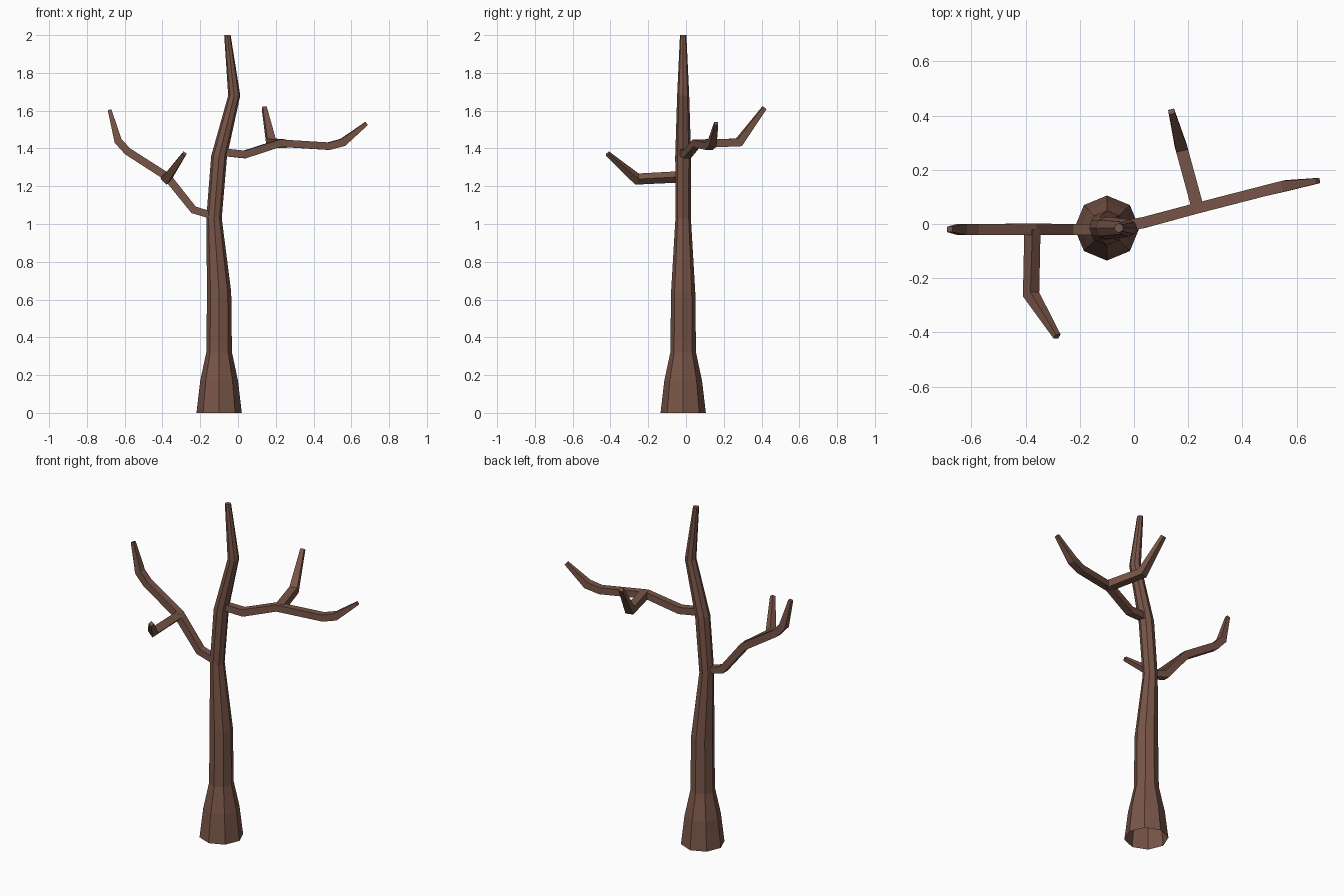
import bpy, bmesh, math
from mathutils import Vector

if "Cube" in bpy.data.objects:
    bpy.data.objects.remove(bpy.data.objects["Cube"])

bark = bpy.data.materials.new("bark brown")
bark.diffuse_color = (0.191, 0.091, 0.065, 1)
bark.use_nodes = True
bark.node_tree.nodes["Principled BSDF"].inputs["Base Color"].default_value = bark.diffuse_color


def loft(name, rings, cap_start=False):
    """Skin a list of vertex rings and close the far end."""
    bm = bmesh.new()
    loops = [[bm.verts.new(p) for p in ring] for ring in rings]
    for a, b in zip(loops, loops[1:]):
        n = len(a)
        for i in range(n):
            j = (i + 1) % n
            bm.faces.new((a[i], a[j], b[j], b[i]))
    bm.faces.new(loops[-1])
    if cap_start:
        bm.faces.new(loops[0][::-1])
    if cap_start:
        bmesh.ops.recalc_face_normals(bm, faces=bm.faces[:])
    me = bpy.data.meshes.new(name)
    bm.to_mesh(me)
    bm.free()
    me.materials.append(bark)
    ob = bpy.data.objects.new(name, me)
    bpy.context.collection.objects.link(ob)
    return ob


def branch(name, path, turn=45):
    """Four-sided branch along points (x, y, z, corner radius)."""
    pts = [Vector(p[:3]) for p in path]
    rings = []
    for i, p in enumerate(pts):
        d_in = (p - pts[max(i - 1, 0)]).normalized()
        d_out = (pts[min(i + 1, len(pts) - 1)] - p).normalized()
        t = (d_in + d_out).normalized()
        side = t.cross(Vector((0, 0, 1))).normalized()
        up = side.cross(t)
        ring = []
        for k in range(4):
            a = math.radians(turn + 90 * k)
            ring.append(p + path[i][3] * (side * math.cos(a) + up * math.sin(a)))
        rings.append(ring)
    return loft(name, rings, cap_start=True)


# Trunk: octagonal level rings (z, centre x, radius), open underneath
trunk = [(0, -0.10, 0.12), (0.17, -0.10, 0.10), (0.32, -0.10, 0.068),
         (0.64, -0.10, 0.064), (1.03, -0.127, 0.041), (1.36, -0.10, 0.042),
         (1.68, -0.02, 0.032), (2.0, -0.056, 0.017)]
loft("trunk", [[(x + r * math.cos(k * math.pi / 4),
                 -0.015 + r * math.sin(k * math.pi / 4), z) for k in range(8)]
               for z, x, r in trunk])

# Left branch and its forward twig
branch("left_branch", [(-0.12, -0.02, 1.04, 0.027), (-0.235, -0.02, 1.075, 0.029),
                       (-0.375, -0.02, 1.25, 0.030), (-0.585, -0.02, 1.385, 0.029),
                       (-0.635, -0.02, 1.44, 0.029), (-0.68, -0.02, 1.605, 0.014)])
branch("left_twig", [(-0.375, -0.02, 1.25, 0.030), (-0.38, -0.26, 1.238, 0.031),
                     (-0.284, -0.415, 1.372, 0.015)], turn=0)

# Right branch and its rear twig
branch("right_branch", [(-0.08, -0.015, 1.38, 0.028), (0.035, 0.005, 1.368, 0.029),
                        (0.22, 0.055, 1.428, 0.028), (0.48, 0.122, 1.412, 0.028),
                        (0.555, 0.14, 1.432, 0.029), (0.68, 0.16, 1.532, 0.014)])
branch("right_twig", [(0.235, 0.06, 1.425, 0.032), (0.175, 0.28, 1.432, 0.032),
                      (0.139, 0.415, 1.615, 0.016)])
